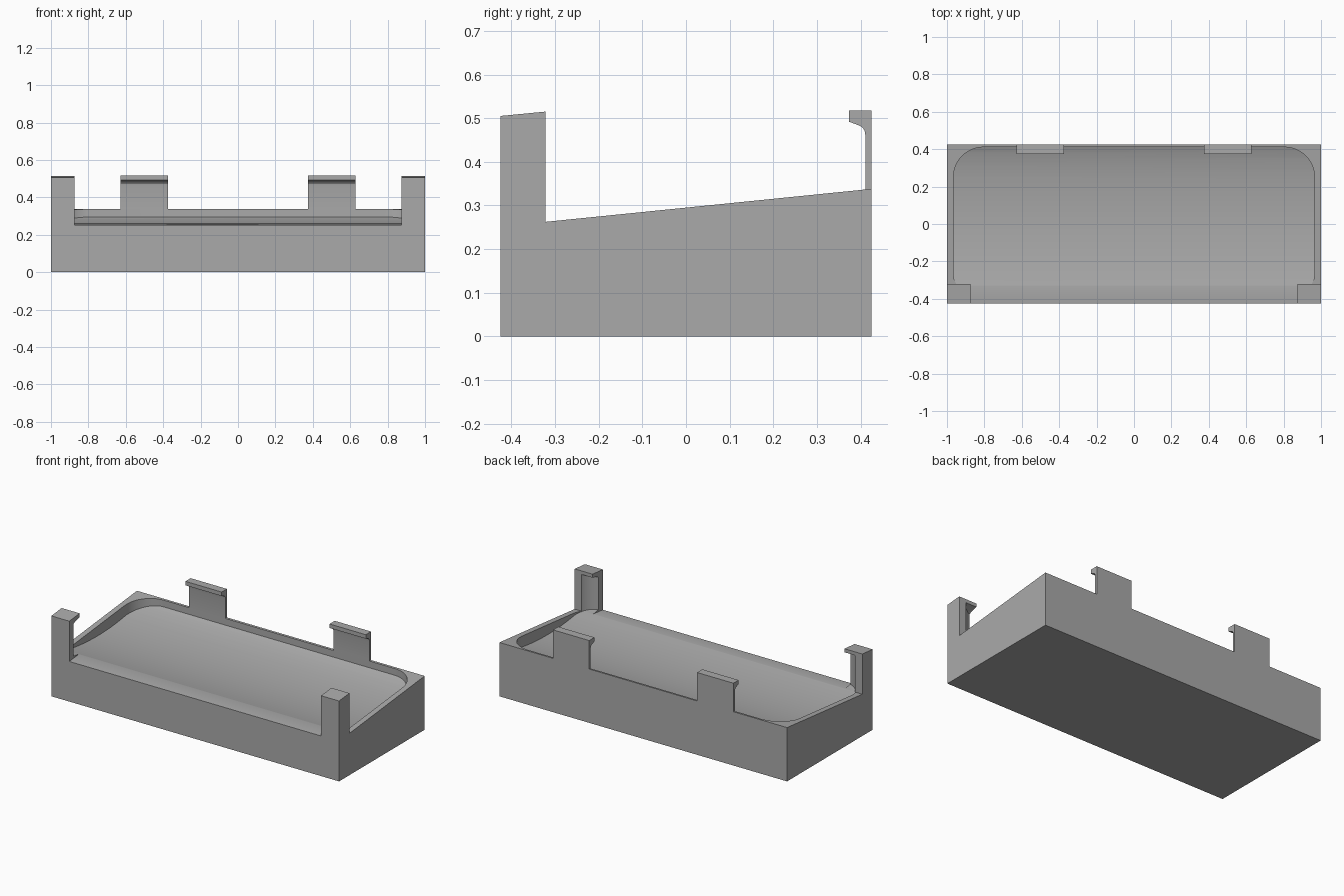
import bpy, bmesh, math

cube = bpy.data.objects.get("Cube")
if cube:
    bpy.data.objects.remove(cube, do_unlink=True)

grey = bpy.data.materials.new("plain grey")
grey.use_nodes = True
colour = (0.4, 0.4, 0.4, 1)
grey.diffuse_color = colour
grey.node_tree.nodes["Principled BSDF"].inputs["Base Color"].default_value = colour


def prism(name, outline, start, end, axis):
    """Extrude a closed outline: (y, z) along x, or (x, y) along z."""
    bm = bmesh.new()
    place = (lambda p, d: (d, p[0], p[1])) if axis == "x" else (lambda p, d: (p[0], p[1], d))
    face = bm.faces.new([bm.verts.new(place(p, start)) for p in outline])
    new = bmesh.ops.extrude_face_region(bm, geom=[face])["geom"]
    shift = (end - start, 0, 0) if axis == "x" else (0, 0, end - start)
    bmesh.ops.translate(bm, vec=shift, verts=[v for v in new if isinstance(v, bmesh.types.BMVert)])
    bmesh.ops.recalc_face_normals(bm, faces=bm.faces)
    mesh = bpy.data.meshes.new(name)
    bm.to_mesh(mesh)
    bm.free()
    mesh.materials.append(grey)
    obj = bpy.data.objects.new(name, mesh)
    bpy.context.collection.objects.link(obj)
    return obj


def combine(target, tool, operation):
    """Apply a boolean and remove the tool."""
    tool.hide_render = True
    mod = target.modifiers.new(operation, "BOOLEAN")
    mod.operation, mod.object, mod.solver = operation, tool, "EXACT"
    bpy.context.view_layer.objects.active = target
    bpy.ops.object.modifier_apply(modifier=mod.name)
    bpy.data.objects.remove(tool, do_unlink=True)


def corner(cx, cy, r, first, steps=12):
    return [(cx + r * math.cos(math.radians(first + 90 * i / steps)),
             cy + r * math.sin(math.radians(first + 90 * i / steps))) for i in range(steps + 1)]


FRONT, BACK = -0.425, 0.425

# Wedge-shaped tray with a corner post at each front end
tray = prism("tray", [(FRONT, 0), (BACK, 0), (BACK, 0.338), (FRONT, 0.252)], -1, 1, "x")
post_side = [(FRONT, 0.1), (-0.322, 0.1), (-0.322, 0.515), (FRONT, 0.505)]
for x0, x1 in ((-1, -0.875), (0.875, 1)):
    combine(tray, prism("post", post_side, x0, x1, "x"), "UNION")

# Pocket: rounded rectangle limited by a hollow floor and the undersides of the post caps
side, back, front, r_back, r_front = 0.965, 0.411, -0.385, 0.16, 0.12
plan = (corner(side - r_back, back - r_back, r_back, 0)
        + corner(r_back - side, back - r_back, r_back, 90)
        + corner(r_front - side, front + r_front, r_front, 180)
        + corner(side - r_front, front + r_front, r_front, 270))
pocket = prism("pocket", plan, 0.1, 0.7, "z")

floor = []
for i in range(25):
    t = i / 24
    y = -0.36 + t * 0.775
    floor.append((y, 0.267 + 0.016 * t - 0.17 * t * (1 - t) + 0.013 * t ** 12))
caps = [(0.5, 0.32), (0.5, 0.65), (-0.3, 0.65), (-0.3, 0.496), (-0.322, 0.493),
        (-0.365, 0.482), (-0.385, 0.47), (-0.45, 0.45), (-0.45, 0.275)]
combine(pocket, prism("pocket_section", floor + caps, -1.2, 1.2, "x"), "INTERSECT")
combine(tray, pocket, "DIFFERENCE")

# Two hooked clips on the back wall
hook = [(BACK, 0.336), (BACK, 0.517), (0.373, 0.517), (0.373, 0.492), (0.392, 0.485),
        (0.403, 0.48), (0.409, 0.472), (back, 0.46), (back, 0.336)]
parts = [tray]
for name, x0 in (("right_back_clip", -0.627), ("left_back_clip", 0.375)):
    parts.append(prism(name, hook, x0, x0 + 0.252, "x"))

for obj in parts:
    bpy.ops.object.select_all(action="DESELECT")
    obj.select_set(True)
    bpy.context.view_layer.objects.active = obj
    bpy.ops.object.shade_smooth_by_angle(angle=math.radians(25))
